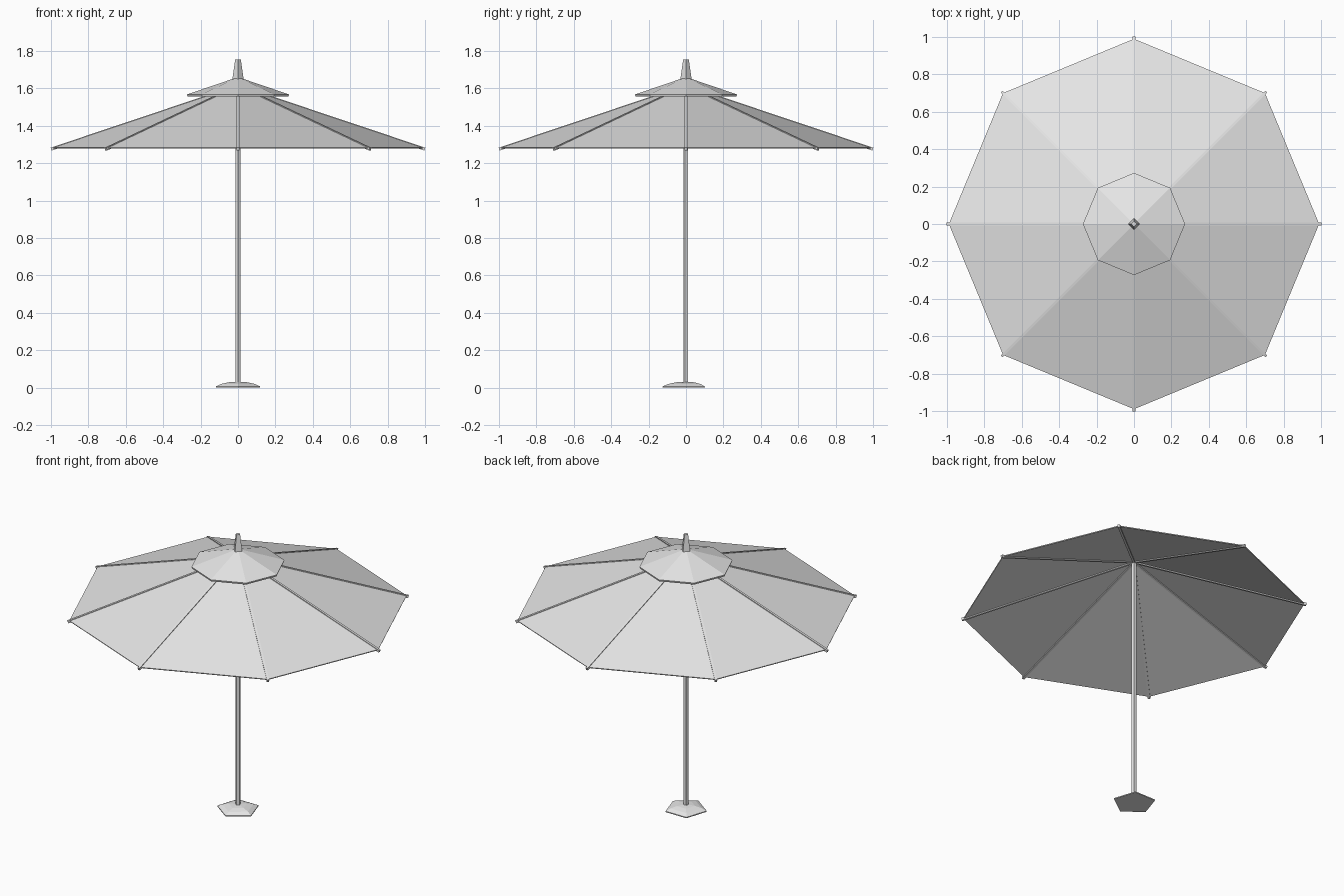
import bpy
import bmesh
from math import atan, cos, pi, sin, sqrt
from mathutils import Matrix

cube = bpy.data.objects.get("Cube")
if cube:
    bpy.data.objects.remove(cube)

grey = bpy.data.materials.new("light grey")
grey.use_nodes = True
grey.diffuse_color = (0.8, 0.8, 0.8, 1)
grey.node_tree.nodes["Principled BSDF"].inputs["Base Color"].default_value = (0.8, 0.8, 0.8, 1)


def make_object(name, bm, thickness=0):
    bmesh.ops.recalc_face_normals(bm, faces=bm.faces)
    mesh = bpy.data.meshes.new(name)
    bm.to_mesh(mesh)
    bm.free()
    mesh.materials.append(grey)
    obj = bpy.data.objects.new(name, mesh)
    bpy.context.collection.objects.link(obj)
    if thickness:
        shell = obj.modifiers.new("thickness", 'SOLIDIFY')
        shell.thickness = thickness
        shell.offset = -1
    return obj


def turned(name, sides, profile, start=-pi / 2):
    """Closed faceted solid from (radius, height) pairs, bottom to top."""
    bm = bmesh.new()
    rings = [[bm.verts.new((r * cos(start + 2 * pi * i / sides),
                            r * sin(start + 2 * pi * i / sides), z))
              for i in range(sides)] for r, z in profile]
    for low, high in zip(rings, rings[1:]):
        for i in range(sides):
            j = (i + 1) % sides
            bm.faces.new((low[i], low[j], high[j], high[i]))
    bm.faces.new(rings[0][::-1])
    bm.faces.new(rings[-1])
    return make_object(name, bm)


def fabric(name, radius, rim, peak, thickness):
    """Eight-panel pyramid of cloth, open underneath."""
    bm = bmesh.new()
    top = bm.verts.new((0, 0, peak))
    edge = [bm.verts.new((radius * cos(i * pi / 4), radius * sin(i * pi / 4), rim))
            for i in range(8)]
    for i in range(8):
        bm.faces.new((edge[i], edge[(i + 1) % 8], top))
    # keep the cloth facing up so that the thickness goes inwards
    obj = make_object(name, bm, thickness)
    if obj.data.polygons[0].normal.z < 0:
        obj.data.flip_normals()
    return obj


# Base and pole
turned("base", 5, [(0.125, 0), (0.125, 0.006), (0.095, 0.019), (0.055, 0.028), (0.02, 0.031)])
turned("pole", 5, [(0.0145, 0.02), (0.0145, 1.62)])

# Canopy, raised vent cap and finial
PEAK, RIM, RADIUS = 1.615, 1.283, 0.99
fabric("canopy", RADIUS, RIM, PEAK, 0.006)
fabric("vent_cap", 0.273, 1.567, 1.66, 0.012)
turned("finial", 4, [(0.03, 1.65), (0.015, 1.755)])

# Ribs under the canopy corners, with their tops showing as seams
slope = (PEAK - RIM) / RADIUS
inner, outer = 0.01, 0.999
length = (outer - inner) * sqrt(1 + slope * slope)
middle = (inner + outer) / 2
bm = bmesh.new()
for i in range(8):
    place = (Matrix.Rotation(i * pi / 4, 4, 'Z')
             @ Matrix.Translation((middle, 0, PEAK - slope * middle - 0.005))
             @ Matrix.Rotation(atan(slope), 4, 'Y')
             @ Matrix.Diagonal((length, 0.014, 0.016, 1)))
    bmesh.ops.create_cube(bm, size=1, matrix=place)
make_object("ribs", bm)
